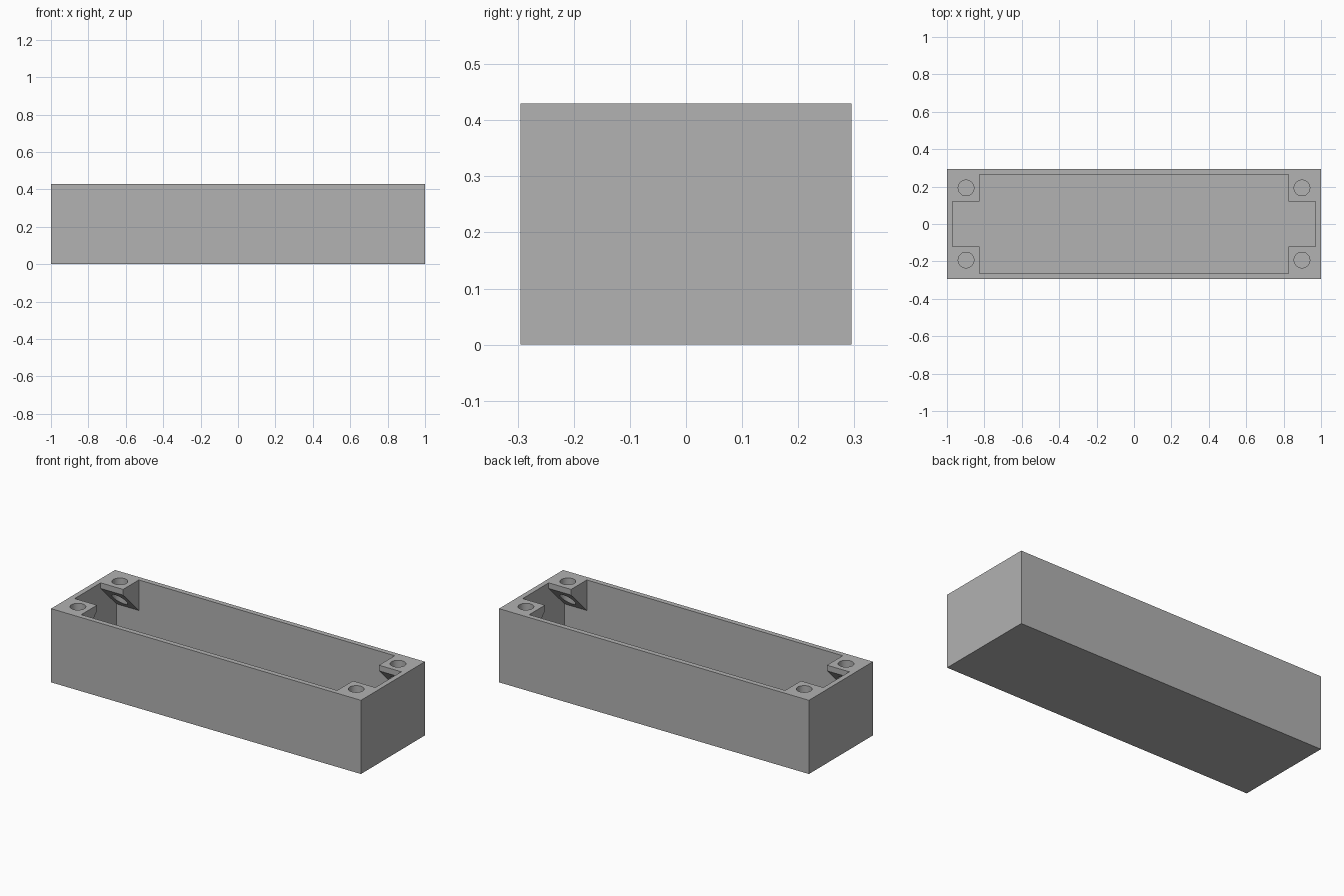
import bpy, bmesh
from mathutils import Matrix, Vector

cube = bpy.data.objects.get("Cube")
if cube:
    bpy.data.objects.remove(cube, do_unlink=True)

LENGTH, WIDTH, HEIGHT, WALL = 2.0, 0.59, 0.43, 0.03
TAB_X, TAB_Y = 0.826, 0.12      # inner edges of the corner tabs
HOLE_X, HOLE_Y, HOLE_R = 0.898, 0.193, 0.042

grey = bpy.data.materials.new("plain grey")
grey.use_nodes = True
colour = (0.445, 0.445, 0.445, 1)
grey.diffuse_color = colour
grey.node_tree.nodes["Principled BSDF"].inputs["Base Color"].default_value = colour


def make_object(name, bm):
    bmesh.ops.recalc_face_normals(bm, faces=bm.faces[:])
    mesh = bpy.data.meshes.new(name)
    bm.to_mesh(mesh)
    bm.free()
    mesh.materials.append(grey)
    obj = bpy.data.objects.new(name, mesh)
    bpy.context.collection.objects.link(obj)
    return obj


def box(name, size, bottom):
    bm = bmesh.new()
    centre = Vector((0, 0, bottom + size[2] / 2))
    bmesh.ops.create_cube(bm, size=1, matrix=Matrix.Translation(centre) @ Matrix.Diagonal((*size, 1)))
    return make_object(name, bm)


def combine(target, helper, operation):
    helper.hide_render = True
    mod = target.modifiers.new(helper.name, "BOOLEAN")
    mod.operation, mod.solver, mod.object = operation, "EXACT", helper
    bpy.context.view_layer.objects.active = target
    bpy.ops.object.modifier_apply(modifier=mod.name)
    bpy.data.objects.remove(helper, do_unlink=True)


def corner_tab(sx, sy):
    # Wedge: thin at the inner edge, sloping down at 45 degrees to the long wall
    far_x, far_y = LENGTH / 2 - WALL / 2, WIDTH / 2 - WALL / 2
    lip = HEIGHT - 0.033
    profile = [(TAB_Y, HEIGHT), (far_y, HEIGHT), (far_y, lip - (far_y - TAB_Y)), (TAB_Y, lip)]
    bm = bmesh.new()
    face = bm.faces.new([bm.verts.new((sx * TAB_X, sy * y, z)) for y, z in profile])
    side = bmesh.ops.extrude_face_region(bm, geom=[face])["geom"]
    moved = [v for v in side if isinstance(v, bmesh.types.BMVert)]
    bmesh.ops.translate(bm, verts=moved, vec=(sx * (far_x - TAB_X), 0, 0))
    return make_object("corner_tab", bm)


def screw_hole(sx, sy):
    bm = bmesh.new()
    bmesh.ops.create_cone(bm, cap_ends=True, segments=40, radius1=HOLE_R, radius2=HOLE_R, depth=0.4,
                          matrix=Matrix.Translation((sx * HOLE_X, sy * HOLE_Y, HEIGHT - 0.1)))
    return make_object("screw_hole", bm)


# Open tray
tray = box("enclosure_base", (LENGTH, WIDTH, HEIGHT), 0)
cavity = box("cavity", (LENGTH - 2 * WALL, WIDTH - 2 * WALL, HEIGHT), WALL)
combine(tray, cavity, "DIFFERENCE")

# Four corner tabs, each with a screw hole
corners = [(sx, sy) for sx in (-1, 1) for sy in (-1, 1)]
for sx, sy in corners:
    combine(tray, corner_tab(sx, sy), "UNION")
for sx, sy in corners:
    combine(tray, screw_hole(sx, sy), "DIFFERENCE")

# Round holes shade smoothly, all other edges stay sharp
bpy.ops.object.select_all(action="DESELECT")
tray.select_set(True)
bpy.context.view_layer.objects.active = tray
bpy.ops.object.shade_smooth_by_angle()
